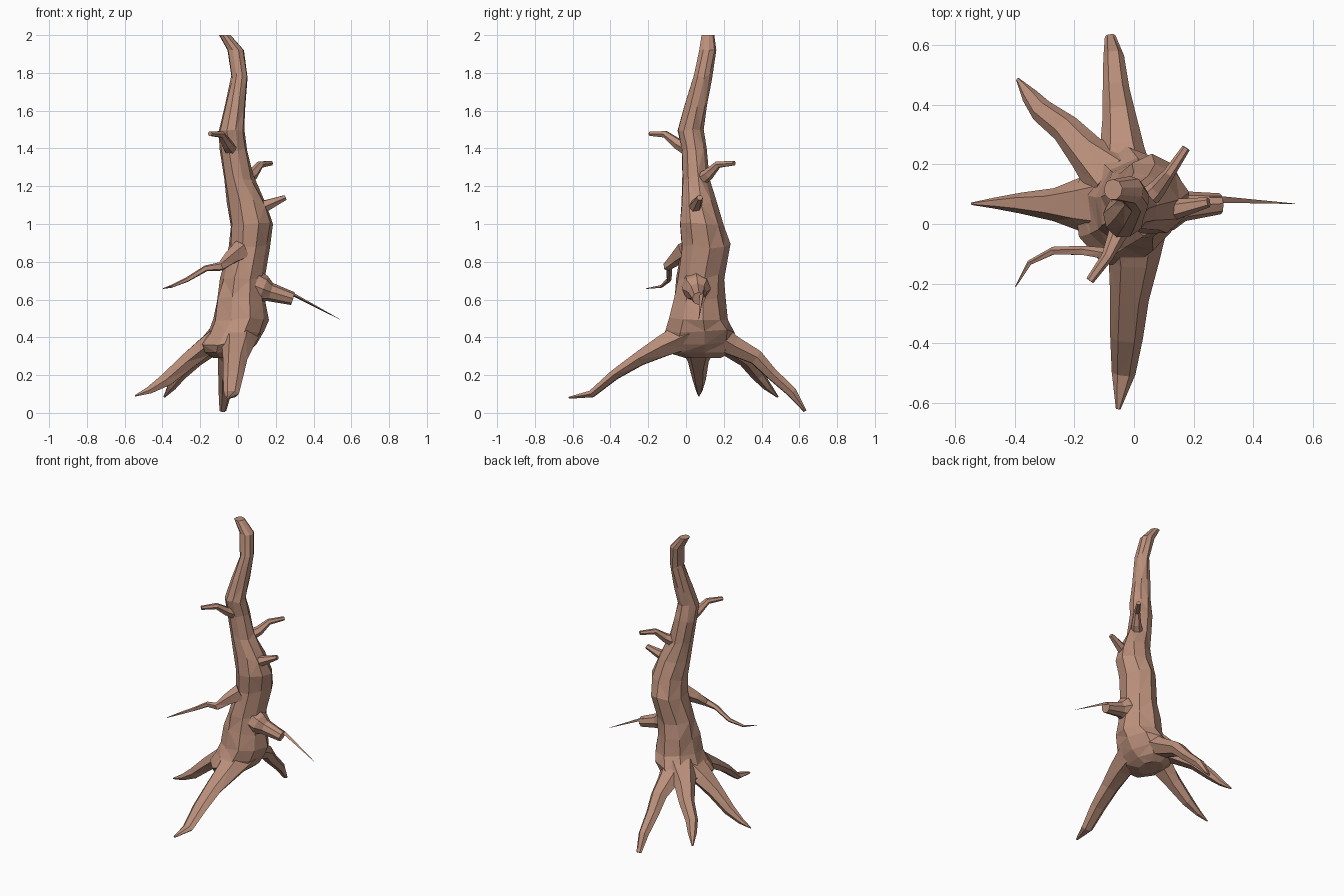
import bpy, bmesh, math, random
from mathutils import Vector

random.seed(4)
bark = bpy.data.materials.new("bark")
bark.diffuse_color = (0.50, 0.28, 0.20, 1)


def skin(name, rings):
    """Join rings of points into a capped, flat shaded tube."""
    bm = bmesh.new()
    loops = [[bm.verts.new(p) for p in ring] for ring in rings]
    n = len(loops[0])
    for a, b in zip(loops, loops[1:]):
        for i in range(n):
            j = (i + 1) % n
            bm.faces.new((a[i], a[j], b[j], b[i]))
    bm.faces.new(loops[0][::-1])
    bm.faces.new(loops[-1])
    bmesh.ops.triangulate(bm, faces=[f for f in bm.faces if len(f.verts) == 4])
    bmesh.ops.recalc_face_normals(bm, faces=bm.faces)
    me = bpy.data.meshes.new(name)
    bm.to_mesh(me)
    bm.free()
    me.materials.append(bark)
    ob = bpy.data.objects.new(name, me)
    bpy.context.collection.objects.link(ob)
    return ob


def limb(name, path, sides=6):
    """Tube along (x, y, z, half width, half height) points."""
    pts = [Vector(p[:3]) for p in path]
    rings = []
    for k, p in enumerate(path):
        d = (pts[min(k + 1, len(pts) - 1)] - pts[max(k - 1, 0)]).normalized()
        side = d.cross(Vector((0, 0, 1))).normalized()
        up = side.cross(d)
        rings.append([pts[k] + side * p[3] * math.cos(t) + up * p[4] * math.sin(t)
                      for t in (2 * math.pi * i / sides for i in range(sides))])
    return skin(name, rings)


# Trunk: height, then x and y extents of each ring
trunk = [
    (0.29, -0.13, 0.00, 0.00, 0.18),
    (0.32, -0.19, 0.05, -0.10, 0.24),
    (0.37, -0.20, 0.09, -0.14, 0.26),
    (0.43, -0.16, 0.13, -0.12, 0.25),
    (0.50, -0.13, 0.155, -0.09, 0.215),
    (0.60, -0.115, 0.145, -0.065, 0.20),
    (0.72, -0.09, 0.14, -0.05, 0.20),
    (0.88, -0.045, 0.165, -0.03, 0.235),
    (1.00, -0.04, 0.18, -0.03, 0.20),
    (1.11, -0.055, 0.15, -0.025, 0.155),
    (1.25, -0.075, 0.075, -0.02, 0.12),
    (1.40, -0.095, 0.045, -0.025, 0.105),
    (1.50, -0.10, 0.03, -0.045, 0.09),
    (1.62, -0.07, 0.04, -0.01, 0.11),
    (1.78, -0.035, 0.05, 0.04, 0.135),
    (1.92, -0.055, 0.03, 0.07, 0.16),
    (2.00, -0.10, -0.04, 0.08, 0.15),
]
rings = []
for z, x0, x1, y0, y1 in trunk:
    ring = []
    for i in range(9):
        t = 2 * math.pi * (i + 0.25) / 9
        r = 1.03 + random.uniform(-0.05, 0.05)
        dz = random.uniform(-0.015, 0.015) if 0.35 < z < 1.9 else 0
        ring.append(((x0 + x1) / 2 + (x1 - x0) / 2 * r * math.cos(t),
                     (y0 + y1) / 2 + (y1 - y0) / 2 * r * math.sin(t), z + dz))
    rings.append(ring)
skin("trunk", rings)

# Roots
limb("front_root", [(0, 0.02, 0.42, 0.12, 0.09), (0, -0.12, 0.355, 0.085, 0.065),
                    (-0.015, -0.25, 0.285, 0.065, 0.042), (-0.025, -0.38, 0.20, 0.055, 0.03),
                    (-0.035, -0.50, 0.10, 0.04, 0.022), (-0.053, -0.62, 0.08, 0.008, 0.006)])
limb("back_root", [(-0.03, 0.12, 0.43, 0.11, 0.09), (-0.04, 0.25, 0.355, 0.075, 0.06),
                   (-0.05, 0.37, 0.295, 0.055, 0.045), (-0.06, 0.45, 0.21, 0.045, 0.035),
                   (-0.068, 0.56, 0.11, 0.035, 0.03), (-0.08, 0.63, 0.01, 0.018, 0.008)])
limb("left_root", [(-0.06, 0.07, 0.42, 0.13, 0.08), (-0.18, 0.065, 0.345, 0.09, 0.055),
                   (-0.27, 0.065, 0.27, 0.055, 0.05), (-0.38, 0.07, 0.175, 0.035, 0.04),
                   (-0.47, 0.07, 0.12, 0.018, 0.022), (-0.545, 0.068, 0.09, 0.004, 0.004)])
limb("back_left_root", [(-0.06, 0.15, 0.42, 0.11, 0.08), (-0.16, 0.24, 0.345, 0.065, 0.055),
                        (-0.23, 0.32, 0.28, 0.05, 0.04), (-0.31, 0.38, 0.20, 0.04, 0.032),
                        (-0.35, 0.43, 0.14, 0.028, 0.022), (-0.39, 0.485, 0.085, 0.006, 0.005)])

# Broken branch with a long splinter
limb("broken_branch", [(0.07, 0.055, 0.68, 0.08, 0.085), (0.13, 0.055, 0.655, 0.075, 0.075),
                       (0.17, 0.06, 0.64, 0.05, 0.05), (0.29, 0.068, 0.605, 0.035, 0.035)], 8)
limb("splinter", [(0.25, 0.08, 0.635, 0.022, 0.016), (0.30, 0.085, 0.622, 0.014, 0.01),
                  (0.54, 0.068, 0.495, 0.001, 0.001)], 3)

# Short stubs and the drooping twig
limb("right_stub", [(0.09, 0.04, 1.075, 0.04, 0.04), (0.15, 0.052, 1.098, 0.033, 0.033),
                    (0.25, 0.073, 1.14, 0.017, 0.015)])
limb("back_stub", [(0.03, 0.07, 1.23, 0.04, 0.04), (0.08, 0.12, 1.265, 0.03, 0.03),
                   (0.118, 0.17, 1.315, 0.02, 0.02), (0.175, 0.255, 1.322, 0.014, 0.013)])
limb("front_stub", [(-0.04, 0.0, 1.40, 0.04, 0.035), (-0.06, -0.045, 1.425, 0.03, 0.03),
                    (-0.09, -0.11, 1.475, 0.02, 0.02), (-0.148, -0.19, 1.478, 0.014, 0.013)])
limb("drooping_twig", [(0.02, 0.0, 0.86, 0.05, 0.06), (-0.04, -0.05, 0.82, 0.035, 0.04),
                       (-0.09, -0.10, 0.775, 0.022, 0.025), (-0.17, -0.09, 0.765, 0.017, 0.017),
                       (-0.27, -0.09, 0.705, 0.014, 0.013), (-0.35, -0.13, 0.67, 0.009, 0.008),
                       (-0.397, -0.21, 0.658, 0.002, 0.002)], 5)
